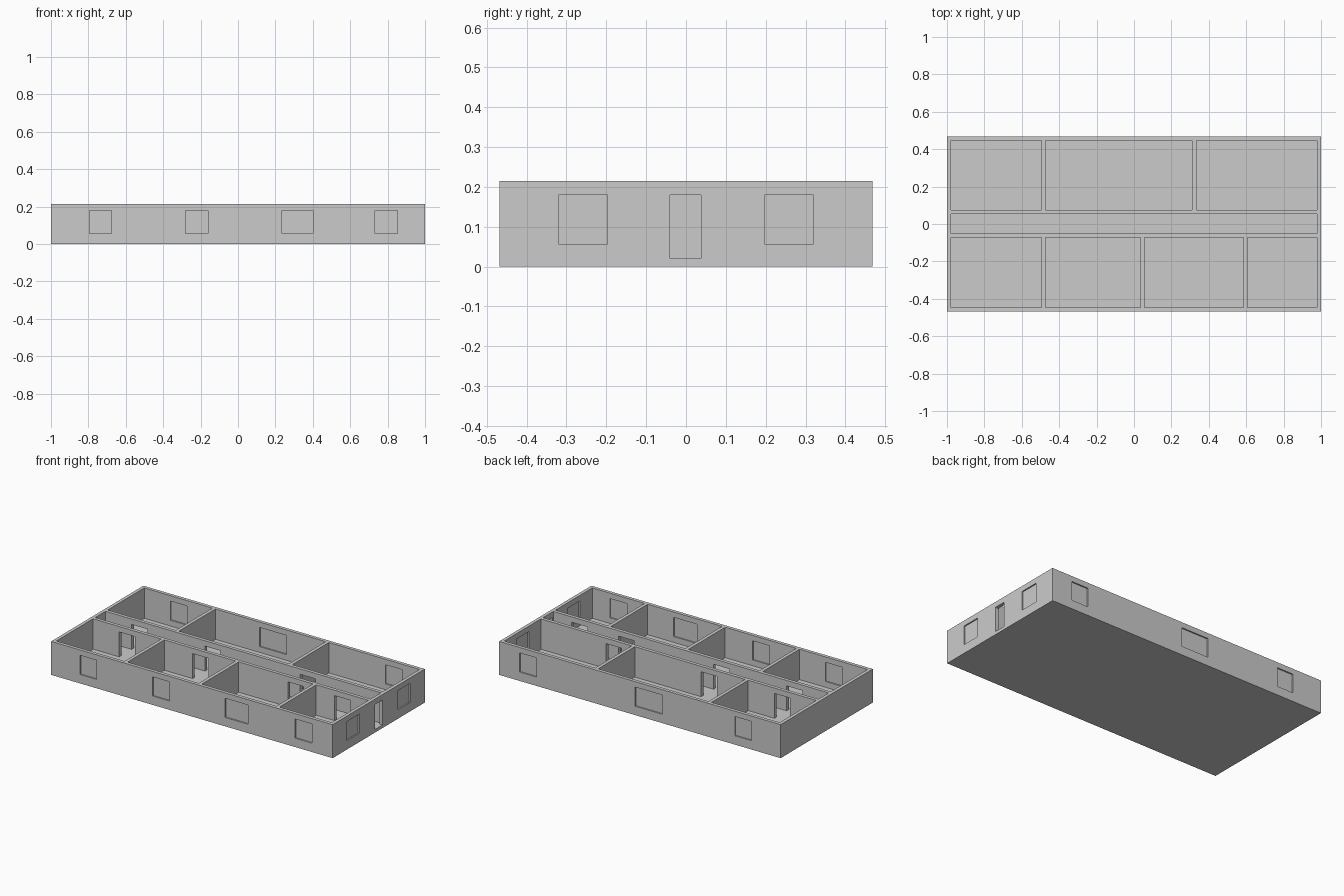
import bpy, bmesh
from mathutils import Matrix, Vector

if "Cube" in bpy.data.objects:
    bpy.data.objects.remove(bpy.data.objects["Cube"])

X, Y, H = 1.0, 0.468, 0.215     # outer half-length, half-depth, height
T, FLOOR = 0.022, 0.02          # wall and floor thickness
SILL, HEAD = 0.057, 0.18        # window bottom, opening top


def boxes(name, spans):
    """One object made of axis-aligned boxes (x0, x1, y0, y1, z0, z1)."""
    bm = bmesh.new()
    for x0, x1, y0, y1, z0, z1 in spans:
        m = (Matrix.Translation(Vector((x0 + x1, y0 + y1, z0 + z1)) / 2)
             @ Matrix.Diagonal((x1 - x0, y1 - y0, z1 - z0, 1)))
        bmesh.ops.create_cube(bm, size=1, matrix=m)
    me = bpy.data.meshes.new(name)
    bm.to_mesh(me)
    bm.free()
    ob = bpy.data.objects.new(name, me)
    bpy.context.collection.objects.link(ob)
    return ob


def cut(target, cutter):
    mod = target.modifiers.new("cut", 'BOOLEAN')
    mod.operation, mod.solver, mod.object = 'DIFFERENCE', 'EXACT', cutter
    bpy.context.view_layer.objects.active = target
    bpy.ops.object.modifier_apply(modifier=mod.name)
    bpy.data.objects.remove(cutter)


# building block, hollowed into two rows of rooms and a corridor
building = boxes("building_walls_and_floor", [(-X, X, -Y, Y, 0, H)])
rooms = [(-X + T, X - T, -0.051, 0.053, FLOOR, H + 0.1)]


def room_row(partitions, y0, y1):
    edges = [-X + T / 2] + partitions + [X - T / 2]
    for a, b in zip(edges, edges[1:]):
        rooms.append((a + T / 2, b - T / 2, y0, y1, FLOOR, H + 0.1))


room_row([-0.483, 0.045, 0.596], -Y + T, -0.073)
room_row([-0.483, 0.322], 0.075, Y - T)
cut(building, boxes("room_cutter", rooms))

# windows: (from, to) along each outer wall
openings, panes = [], []
P = 0.0025                      # half pane thickness
front = [(-0.795, -0.677), (-0.28, -0.16), (0.235, 0.4), (0.733, 0.853)]
back = [(-0.793, -0.675), (-0.16, 0.034), (0.734, 0.854)]
for side, spans in ((-1, front), (1, back)):
    c = side * (Y - T / 2)
    for a, b in spans:
        openings.append((a, b, c - T, c + T, SILL, HEAD))
        panes.append((a, b, c - P, c + P, SILL, HEAD))
c = X - T / 2
for a, b in ((-0.32, -0.197), (0.197, 0.32)):
    openings.append((c - T, c + T, a, b, SILL, HEAD))
    panes.append((c - P, c + P, a, b, SILL, HEAD))

# doorways: corridor end, facing pairs, and one single front-row door
openings.append((c - T, c + T, -0.04, 0.038, FLOOR, HEAD))
for a, b in ((-0.793, -0.68), (-0.272, -0.16), (0.405, 0.515)):
    openings.append((a, b, -0.09, 0.09, FLOOR, HEAD))
openings.append((0.735, 0.85, -0.09, -0.03, FLOOR, HEAD))
cut(building, boxes("opening_cutter", openings))

# window panes set in the middle of the outer walls
boxes("window_panes", panes)
